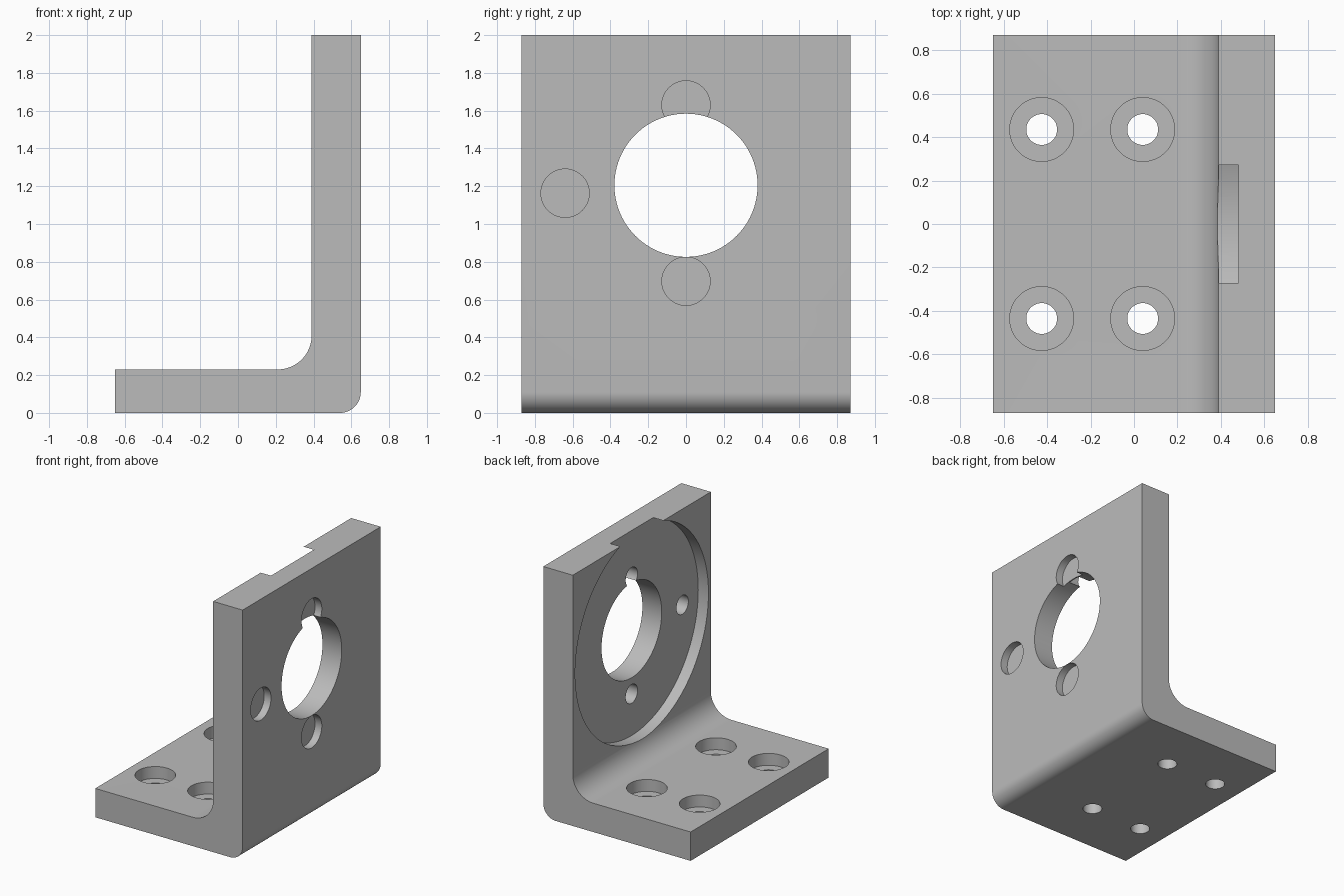
import bpy
import bmesh
from math import cos, sin, pi, radians
from mathutils import Matrix

cube = bpy.data.objects.get("Cube")
if cube:
    bpy.data.objects.remove(cube, do_unlink=True)

# Bare metal material
metal = bpy.data.materials.new("grey metal")
metal.use_nodes = True
colour = (0.5, 0.5, 0.5, 1)
metal.diffuse_color = colour
metal.node_tree.nodes["Principled BSDF"].inputs["Base Color"].default_value = colour

HALF_X, HALF_Y, HEIGHT = 0.65, 0.87, 2.0
BASE_TOP, WALL_IN, RECESS_X = 0.23, 0.39, 0.48
AXIS_Z = 1.205


def make_object(name, bm):
    bmesh.ops.recalc_face_normals(bm, faces=bm.faces)
    mesh = bpy.data.meshes.new(name)
    bm.to_mesh(mesh)
    bm.free()
    mesh.materials.append(metal)
    obj = bpy.data.objects.new(name, mesh)
    bpy.context.collection.objects.link(obj)
    return obj


def arc(cx, cz, r, start, end, steps=16):
    angles = [radians(start + (end - start) * i / steps) for i in range(steps + 1)]
    return [(cx + r * cos(a), cz + r * sin(a)) for a in angles]


# Angle bracket: L profile with rounded corner, extruded along its width
outer_r, inner_r = 0.11, 0.18
profile = [(-HALF_X, 0)]
profile += arc(HALF_X - outer_r, outer_r, outer_r, -90, 0)
profile += [(HALF_X, HEIGHT), (WALL_IN, HEIGHT)]
profile += arc(WALL_IN - inner_r, BASE_TOP + inner_r, inner_r, 0, -90)
profile += [(-HALF_X, BASE_TOP)]
bm = bmesh.new()
face = bm.faces.new([bm.verts.new((x, -HALF_Y, z)) for x, z in profile])
side = bmesh.ops.extrude_face_region(bm, geom=[face])
moved = [v for v in side["geom"] if isinstance(v, bmesh.types.BMVert)]
bmesh.ops.translate(bm, verts=moved, vec=(0, 2 * HALF_Y, 0))
bracket = make_object("angle_bracket", bm)


def drill(name, axis, start, end, a, b, r, segments=48):
    """Cut a cylinder along x (centre y, z) or along z (centre x, y)."""
    mid = (start + end) / 2
    if axis == "X":
        place = Matrix.Translation((mid, a, b)) @ Matrix.Rotation(pi / 2, 4, "Y")
    else:
        place = Matrix.Translation((a, b, mid))
    bm = bmesh.new()
    bmesh.ops.create_cone(bm, cap_ends=True, segments=segments, radius1=r,
                          radius2=r, depth=end - start, matrix=place)
    cutter = make_object(name + "_cutter", bm)
    cutter.hide_render = True
    mod = bracket.modifiers.new(name, "BOOLEAN")
    mod.operation = "DIFFERENCE"
    mod.solver = "EXACT"
    mod.object = cutter
    bpy.context.view_layer.objects.active = bracket
    bpy.ops.object.modifier_apply(modifier=mod.name)
    bpy.data.objects.remove(cutter, do_unlink=True)


# Round recess on the inner wall face and the central bore
drill("recess", "X", 0.3, RECESS_X, 0, AXIS_Z, 0.84, 128)
drill("bore", "X", 0.3, 0.8, 0, AXIS_Z, 0.379, 96)

# Wall fixing holes: wide pocket outside, narrow blind hole inside
for y, z in [(0, 1.63), (-0.64, 1.163), (0, 0.697)]:
    drill("wall_pocket", "X", 0.59, 0.8, y, z, 0.128)
    drill("wall_hole", "X", 0.4, 0.58, y, z, 0.075)

# Counterbored screw holes in the base
for x in (-0.425, 0.04):
    for y in (-0.435, 0.435):
        drill("base_counterbore", "Z", 0.135, 0.4, x, y, 0.147)
        drill("base_hole", "Z", -0.1, 0.3, x, y, 0.071)

# Smooth curves, sharp edges
bpy.ops.object.select_all(action="DESELECT")
bracket.select_set(True)
bpy.context.view_layer.objects.active = bracket
bpy.ops.object.shade_smooth_by_angle(angle=radians(30))
